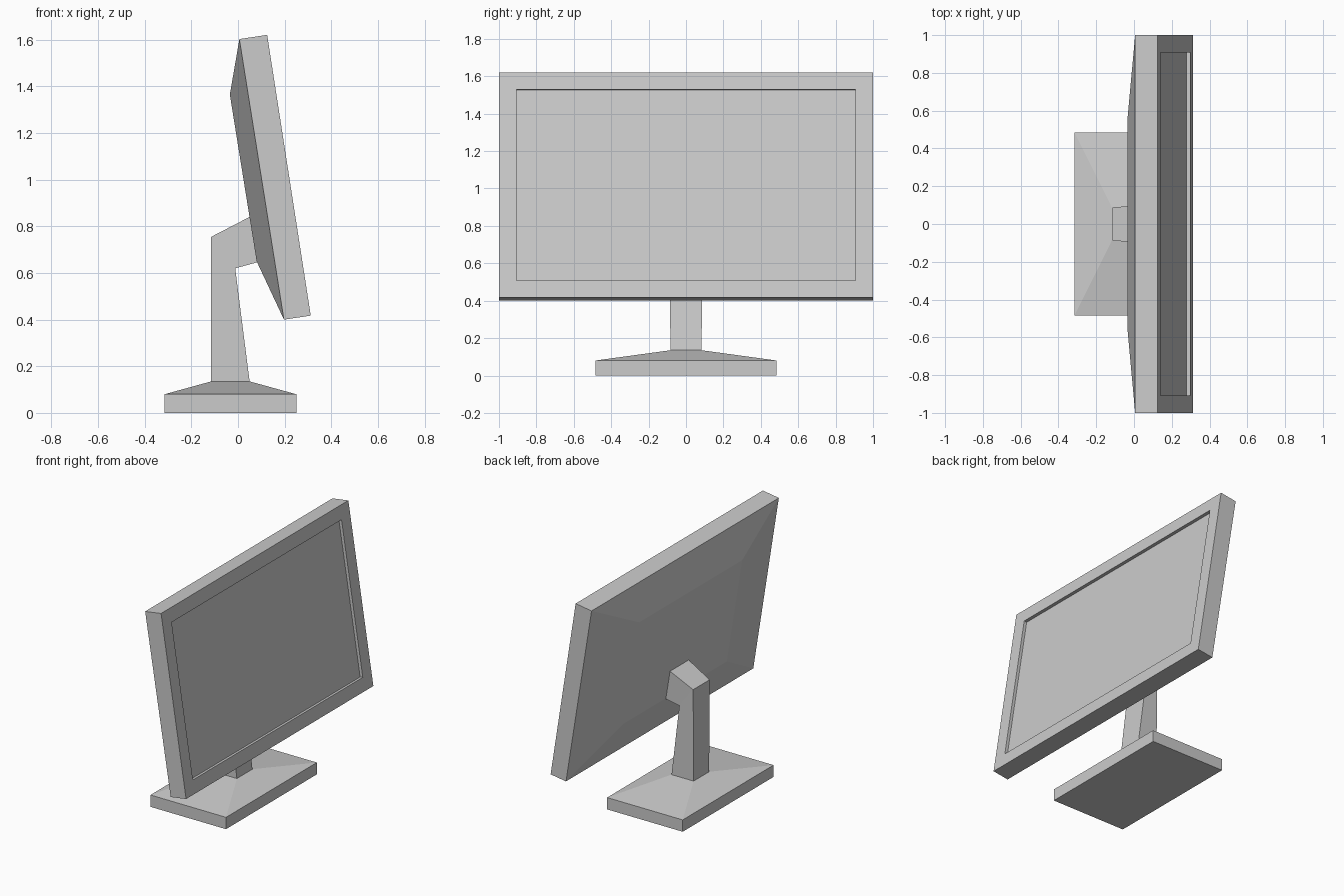
import bpy
import bmesh
from mathutils import Vector

if "Cube" in bpy.data.objects:
    bpy.data.objects.remove(bpy.data.objects["Cube"])

grey = bpy.data.materials.new("grey plastic")
grey.diffuse_color = (0.6, 0.6, 0.6, 1)
grey.use_nodes = True
grey.node_tree.nodes["Principled BSDF"].inputs["Base Color"].default_value = grey.diffuse_color


def loft(name, rings):
    """Skin a stack of closed rings and cap both ends."""
    bm = bmesh.new()
    loops = [[bm.verts.new(p) for p in ring] for ring in rings]
    for a, b in zip(loops, loops[1:]):
        n = len(a)
        for i in range(n):
            j = (i + 1) % n
            bm.faces.new((a[i], a[j], b[j], b[i]))
    bm.faces.new(loops[0][::-1])
    bm.faces.new(loops[-1])
    bmesh.ops.recalc_face_normals(bm, faces=bm.faces)
    mesh = bpy.data.meshes.new(name)
    bm.to_mesh(mesh)
    bm.free()
    mesh.materials.append(grey)
    obj = bpy.data.objects.new(name, mesh)
    bpy.context.collection.objects.link(obj)
    return obj


def ring(a, b, wa, wb):
    """Rectangle from two (x, z) points, each with its own half width in y."""
    return [Vector((a[0], -wa, a[1])), Vector((a[0], wa, a[1])),
            Vector((b[0], wb, b[1])), Vector((b[0], -wb, b[1]))]


# Stand base: flat slab with a sloped top
def flat(x0, x1, w, z):
    return ring((x0, z), (x1, z), w, w)


loft("stand_base", [flat(-0.315, 0.25, 0.485, 0), flat(-0.315, 0.25, 0.485, 0.08),
                    flat(-0.115, 0.05, 0.083, 0.135)])

# Neck: tapered post bending into the head that holds the screen
loft("neck", [ring((-0.115, 0.133), (0.05, 0.133), 0.083, 0.083),
              ring((-0.115, 0.755), (-0.012, 0.62), 0.088, 0.088),
              ring((0.053, 0.842), (0.084, 0.646), 0.1, 0.1)])

# Tilted monitor: bulged back, rim, bezel and recessed screen in one skin
recess = ring((0.139, 1.53), (0.298, 0.507), 0.907, 0.907)
depth = Vector((-0.02, 0, -0.003))
loft("monitor", [ring((-0.035, 1.365), (0.08, 0.65), 0.55, 0.55),
                 ring((0.006, 1.603), (0.197, 0.40), 1, 1),
                 ring((0.125, 1.621), (0.312, 0.417), 1, 1),
                 recess,
                 [p + depth for p in recess]])
